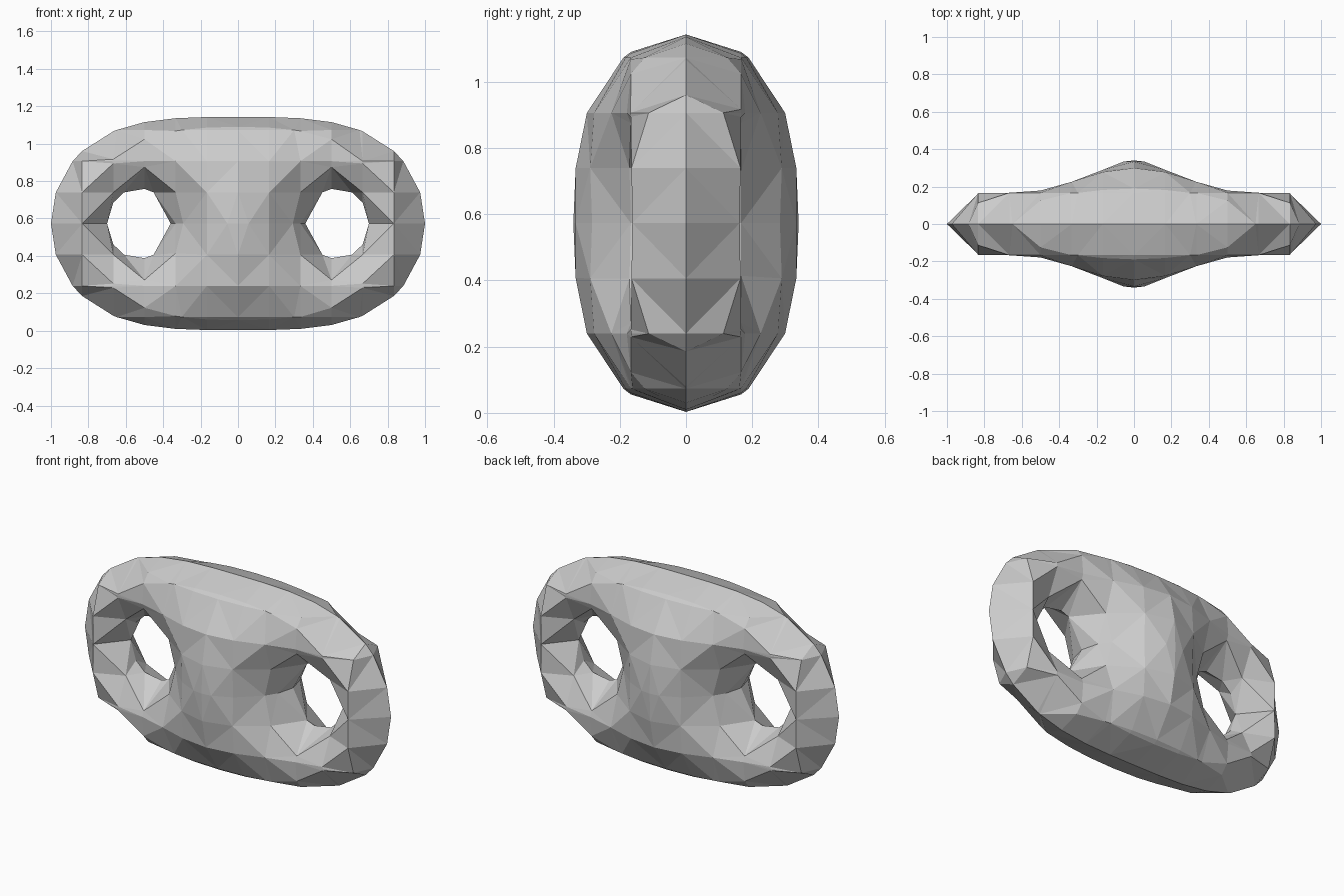
import bpy, bmesh
from itertools import product
from mathutils import Vector

if "Cube" in bpy.data.objects:
    bpy.data.objects.remove(bpy.data.objects["Cube"])

STEP = 1 / 6      # facet lattice
HEIGHT = 0.57     # half height of the body


def thickness_sq(x, z):
    """Squared half-depth: rounded oval body pierced by two round holes."""
    oval = 1 - abs(x) ** 3.4 - (z / HEIGHT) ** 2
    holes = [((x - c) / 0.17) ** 2 + (z / 0.188) ** 2 - 1 for c in (-0.53, 0.53)]
    if min(holes) <= 0:
        return min(holes) * 0.03
    h = (holes[0] ** -2 + holes[1] ** -2) ** -0.5
    return 0.266 * oval * h / (h + 8)


def inside(p):
    return thickness_sq(p.x, p.z) - p.y ** 2 > 1e-6


def lattice(n):
    return Vector(n) * STEP


def crossing(a, b):
    """Point where the surface cuts a lattice edge."""
    a, b = lattice(a), lattice(b)
    if not inside(a):
        a, b = b, a
    for _ in range(25):
        m = (a + b) / 2
        if inside(m):
            a = m
        else:
            b = m
    return a


bm = bmesh.new()
verts = {}


def edge_vert(e):
    if e not in verts:
        verts[e] = bm.verts.new(crossing(*sorted(e)))
    return verts[e]


solid = {n: inside(lattice(n))
         for n in product(range(-8, 9), range(-4, 5), range(-5, 6))}

# Facet the surface cell by cell: link the cuts on each cell side into loops
for cell in product(range(-8, 8), range(-4, 4), range(-5, 5)):
    links = {}
    for axis, side in product(range(3), (0, 1)):
        ring = []
        for u, v in ((0, 0), (1, 0), (1, 1), (0, 1)):
            n = list(cell)
            n[axis] += side
            n[(axis + 1) % 3] += u
            n[(axis + 2) % 3] += v
            ring.append(tuple(n))
        cuts = [frozenset((ring[i], ring[(i + 1) % 4])) for i in range(4)
                if solid[ring[i]] != solid[ring[(i + 1) % 4]]]
        if len(cuts) == 4 and solid[ring[0]]:
            cuts = cuts[1:] + cuts[:1]
        for a, b in zip(cuts[::2], cuts[1::2]):
            links.setdefault(a, []).append(b)
            links.setdefault(b, []).append(a)
    while links:
        start = next(iter(links))
        loop, cur = [], start
        while cur in links:
            loop.append(cur)
            nxt = links.pop(cur)
            cur = nxt[0] if nxt[0] in links else nxt[1]
        if len(loop) > 2:
            bm.faces.new([edge_vert(e) for e in loop])

bmesh.ops.remove_doubles(bm, verts=bm.verts, dist=0.012)
bmesh.ops.triangulate(bm, faces=bm.faces)
bmesh.ops.dissolve_degenerate(bm, edges=bm.edges, dist=0.001)
bmesh.ops.recalc_face_normals(bm, faces=bm.faces)

# Stand the body on the ground
bmesh.ops.translate(bm, verts=bm.verts, vec=(0, 0, 0.573))
mesh = bpy.data.meshes.new("two_hole_ring")
bm.to_mesh(mesh)
bm.free()
bpy.context.collection.objects.link(bpy.data.objects.new("two_hole_ring", mesh))
